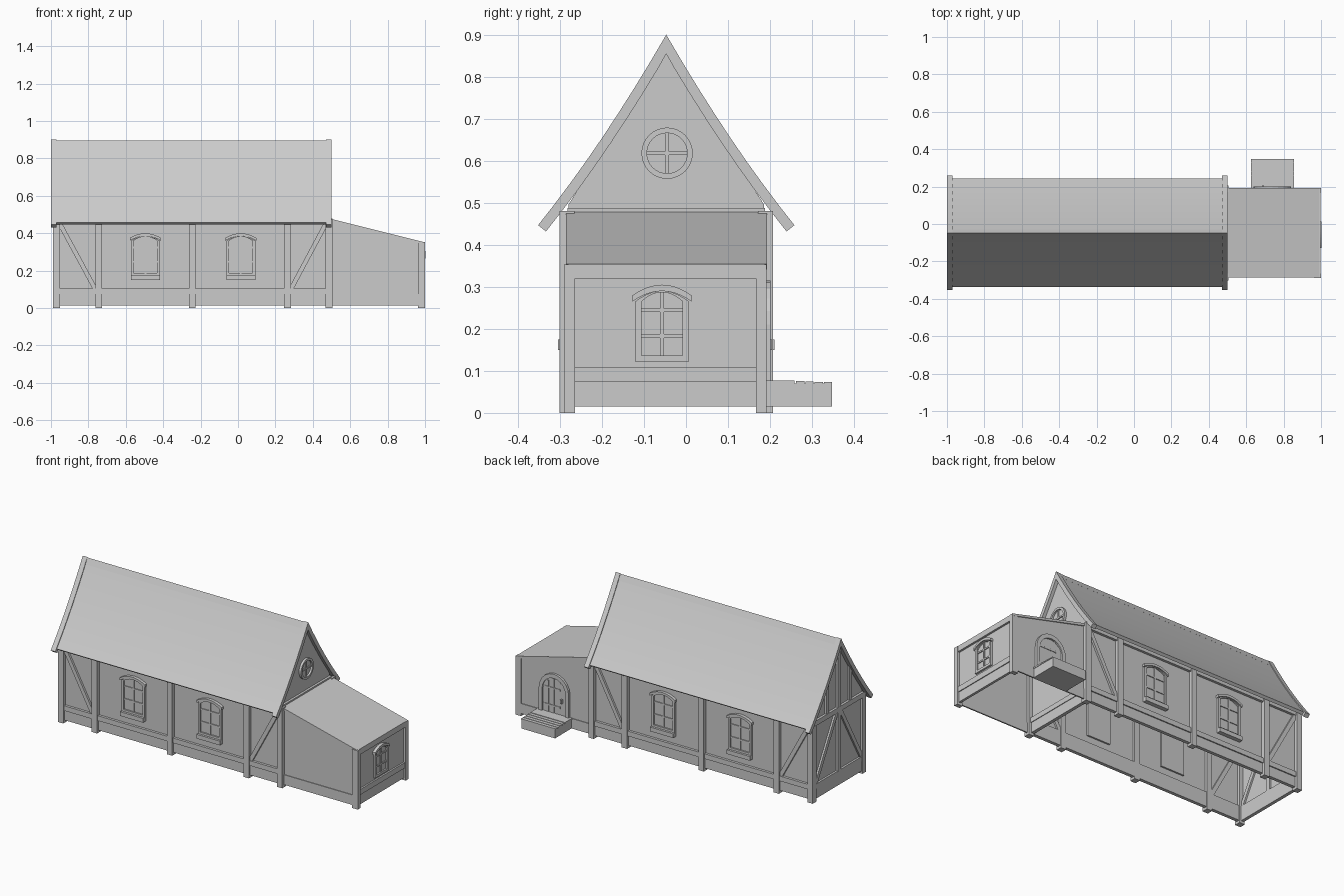
import bpy, bmesh, math
from mathutils import Matrix, Vector

if "Cube" in bpy.data.objects:
    bpy.data.objects.remove(bpy.data.objects["Cube"])

CY = -0.047          # ridge line of the main house
FRONT, RIGHT, BACK, LEFT = 0, 90, 180, 270


def face(ang, at=(0, 0, 0)):
    """Wall frame: u along the wall, v up, w outward."""
    base = Matrix(((1, 0, 0, 0), (0, 0, -1, 0), (0, 1, 0, 0), (0, 0, 0, 1)))
    return Matrix.Translation(at) @ Matrix.Rotation(math.radians(ang), 4, 'Z') @ base


def finish(name, bm):
    bmesh.ops.recalc_face_normals(bm, faces=bm.faces)
    me = bpy.data.meshes.new(name)
    bm.to_mesh(me)
    bm.free()
    ob = bpy.data.objects.new(name, me)
    bpy.context.collection.objects.link(ob)
    return ob


def prism(name, pts, w0, w1, M, keep=None):
    bm = bmesh.new()
    a, b = [[bm.verts.new(M @ Vector((u, v, w))) for u, v in pts] for w in (w0, w1)]
    n = len(pts)
    bm.faces.new(a)
    bm.faces.new(b)
    for i in range(n):
        j = (i + 1) % n
        bm.faces.new((a[i], a[j], b[j], b[i]))
    bmesh.ops.recalc_face_normals(bm, faces=bm.faces)
    if keep:
        bmesh.ops.delete(bm, geom=[f for f in bm.faces if not keep(f.normal)], context='FACES')
    return finish(name, bm)


def ring(name, outer, inner, w0, w1, M):
    bm = bmesh.new()
    loops = [[bm.verts.new(M @ Vector((u, v, w))) for u, v in p]
             for p, w in ((outer, w0), (outer, w1), (inner, w1), (inner, w0))]
    n = len(outer)
    for k in range(4):
        p, q = loops[k], loops[(k + 1) % 4]
        for i in range(n):
            j = (i + 1) % n
            bm.faces.new((p[i], p[j], q[j], q[i]))
    return finish(name, bm)


def box(name, x0, x1, y0, y1, z0, z1):
    return prism(name, [(x0, z0), (x1, z0), (x1, z1), (x0, z1)], -y1, -y0, face(FRONT))


def beam(name, p, q, width, w0, w1, M):
    p, q = Vector(p), Vector(q)
    d = (q - p).normalized()
    s = Vector((-d.y, d.x)) * width / 2
    return prism(name, [p - s, q - s, q + s, p + s], w0, w1, M)


def arch(w, v0, spring, rise, u=0, rounded=False, n=10):
    pts = [(u - w / 2, v0), (u + w / 2, v0)]
    for i in range(n + 1):
        t = math.pi * i / n
        c = math.cos(t) if rounded else 1 - 2 * i / n
        h = math.sin(t) if rounded else 1 - c * c
        pts.append((u + w / 2 * c, spring + rise * h))
    return pts


def window(name, M, w, v0, v1, sill=True):
    spring, rise = v1 - 0.04, 0.025
    inner = arch(w - 0.03, v0 + 0.015, spring, rise - 0.003)
    ring(name + "_frame", arch(w, v0, spring, rise), inner, -0.01, 0.012, M)
    prism(name + "_glass", inner, -0.01, 0.003, M)
    beam(name + "_mullion", (0, v0), (0, spring + rise), 0.01, 0, 0.008, M)
    for k in (1, 2):
        v = v0 + k * (v1 - v0) / 3
        beam(name + "_bar", (-w / 2 + .01, v), (w / 2 - .01, v), 0.009, 0, 0.008, M)
    top = arch(w + 0.012, v0, spring, rise)[2:]
    prism(name + "_hood", top + [(u, v + 0.015) for u, v in reversed(top)], -0.01, 0.018, M)
    if sill:
        beam(name + "_sill", (-w / 2, v0 - .01), (w / 2, v0 - .01), 0.025, -0.01, 0.025, M)


def height(d):
    return 0.9 - 1.73 * d + 0.8 * d * d


def roof_half(reach, thick, drop=0.0, n=8):
    out = [(reach * i / n, height(reach * i / n) - drop) for i in range(n + 1)]
    inn = [(0, 0.9 - drop - thick * 1.9)]
    for d, z in out[1:]:
        nrm = Vector((1.73 - 1.6 * d, 1)).normalized() * thick
        inn.append((d - nrm.x, z - nrm.y))
    return out, inn


def mirror(half):
    """Full profile left to right, from points running ridge to eave."""
    return [(CY - d, z) for d, z in reversed(half)] + [(CY + d, z) for d, z in half[1:]]


def roof(name, x0, x1, reach, thick, drop=0.0):
    out, inn = roof_half(reach, thick, drop)
    return prism(name, mirror(out) + mirror(inn)[::-1], x0, x1, face(RIGHT))


# Main roof, barge boards and ridge
smooth = [roof("main_roof", -0.985, 0.485, 0.29, 0.018, 0.008),
          roof("barge_board_left", -1.0, -0.97, 0.305, 0.024),
          roof("barge_board_right", 0.47, 0.5, 0.305, 0.024)]
prism("ridge_cap", [(CY - .018, .862), (CY, .862), (CY + .018, .862), (CY, .897)], -0.97, 0.47, face(RIGHT))

# Main walls: open underneath, gables follow the roof
gable = [(d, z) for d, z in roof_half(0.29, 0.018, 0.008)[1] if d < 0.215]
prism("main_walls", [(CY - .233, .02)] + mirror(gable + [(.233, .495)]) + [(CY + .233, .02)],
      -0.975, 0.48, face(RIGHT), keep=lambda n: abs(n.x) > .5 or abs(n.y) > .99)

# Long sides: posts, rails, plinth, braces and windows, repeated front and back
for side, ang, s in (("front", FRONT, 1), ("back", BACK, -1)):
    M = face(ang, (0, CY - s * 0.233, 0))
    posts = (-0.97, -0.745, -0.245, 0.265, 0.487)
    for x in posts:
        beam(side + "_post", (s * x, 0), (s * x, .48), 0.036, -0.015, 0.021, M)
    for name, v, h, w in (("plinth", .045, .06, .008), ("rail", .09, .03, .015), ("wall_plate", .465, .03, .015)):
        beam(f"{side}_{name}", (-.98 * s, v), (.49 * s, v), h, -0.012, w, M)
    for a, b in ((-.955, -.765), (.472, .285)):
        beam(side + "_brace", (s * a, .455), (s * b, .105), 0.024, -0.01, 0.012, M)
    for x in (-0.495, 0.015):
        window(side + "_window", face(ang, (x, CY - s * 0.233, 0)), 0.155, 0.172, 0.40)

# Gable ends: plinth, sill rail and tie beam
for side, ang, x in (("left", LEFT, -0.975), ("right", RIGHT, 0.48)):
    M = face(ang, (x, CY, 0))
    for name, v, h, w in (("plinth", .045, .06, .008), ("rail", .09, .03, .012), ("tie_beam", .472, .03, .014)):
        beam(f"{side}_{name}", (-.235, v), (.235, v), h, -0.012, w, M)

# Left gable timber framing
M = face(LEFT, (-0.975, CY, 0))
beam("left_king_post", (0, .1), (0, .85), 0.03, -0.01, 0.013, M)
for s in (-1, 1):
    beam("left_brace", (s * .215, .11), (s * .02, .455), 0.024, -0.01, 0.011, M)
    beam("left_gable_stud", (s * .11, .48), (s * .11, .69), 0.024, -0.01, 0.011, M)

# Round window in the right gable
def circle(r, n=32):
    return [(r * math.cos(2 * math.pi * i / n), .618 + r * math.sin(2 * math.pi * i / n)) for i in range(n)]

M = face(RIGHT, (0.48, -0.045, 0))
smooth.append(ring("round_window_frame", circle(.061), circle(.048), -0.01, 0.014, M))
prism("round_window_glass", circle(.048), -0.01, 0.003, M)
beam("round_window_bar", (-.05, .618), (.05, .618), 0.009, 0, 0.009, M)
beam("round_window_bar", (0, .568), (0, .668), 0.009, 0, 0.009, M)

# Annex shell with lean-to roof, open underneath
y0, y1 = -0.28, 0.187
prism("annex_walls", [(.485, .02), (.985, .02), (.985, .35), (.485, .472)], -y1, -y0, face(FRONT),
      keep=lambda n: n.z > -.5 and n.x > -.5)
prism("annex_roof", [(.485, .465), (.99, .341), (.99, .354), (.485, .48)], -.193, .286, face(FRONT))
for y in (y0 + .003, y1 - .008):
    box("annex_post", .963, 1.0, y - .013, y + .013, 0, .353)
box("annex_top_beam", .975, .997, y0, y1, .32, .354)
box("annex_end_rail", .975, .995, y0, y1, .075, .108)
box("annex_end_plinth", .975, .99, y0, y1, .015, .075)
for y in (y0, y1):
    box("annex_side_plinth", .485, .985, y - .004, y + .004, .015, .075)
window("annex_window", face(RIGHT, (.985, -.057, 0)), 0.128, 0.122, 0.305, sill=False)

# Arched door with planks, strap hinges and handle
M = face(BACK, (.74, y1, 0))
leaf = arch(.155, .075, .21, .08, rounded=True)
ring("door_frame", arch(.2, .075, .21, .105, rounded=True), leaf, -0.01, 0.014, M)
prism("door_leaf", leaf, -0.01, 0.003, M)
for k in range(4):
    u = -.057 + k * .038
    beam("door_plank", (u, .075), (u, .265 if k in (0, 3) else .283), 0.034, 0, 0.006, M)
for v in (.12, .225):
    beam("door_hinge", (-.075, v), (.04, v), 0.01, 0, 0.009, M)
box("door_handle", .685, .695, y1, y1 + .018, .15, .175)

# Door step with treads
box("step_base", .628, .852, y1, .348, .015, .07)
for k in range(4):
    y = .262 + k * .022
    box("step_tread", .625, .855, y, y + .02, .068, .076 - k * .001)
box("step_landing", .625, .855, y1, .258, .068, .077)

# Smooth the curved roof parts and round frame
for ob in smooth:
    ob.select_set(True)
bpy.context.view_layer.objects.active = smooth[0]
bpy.ops.object.shade_smooth_by_angle(angle=math.radians(30))
